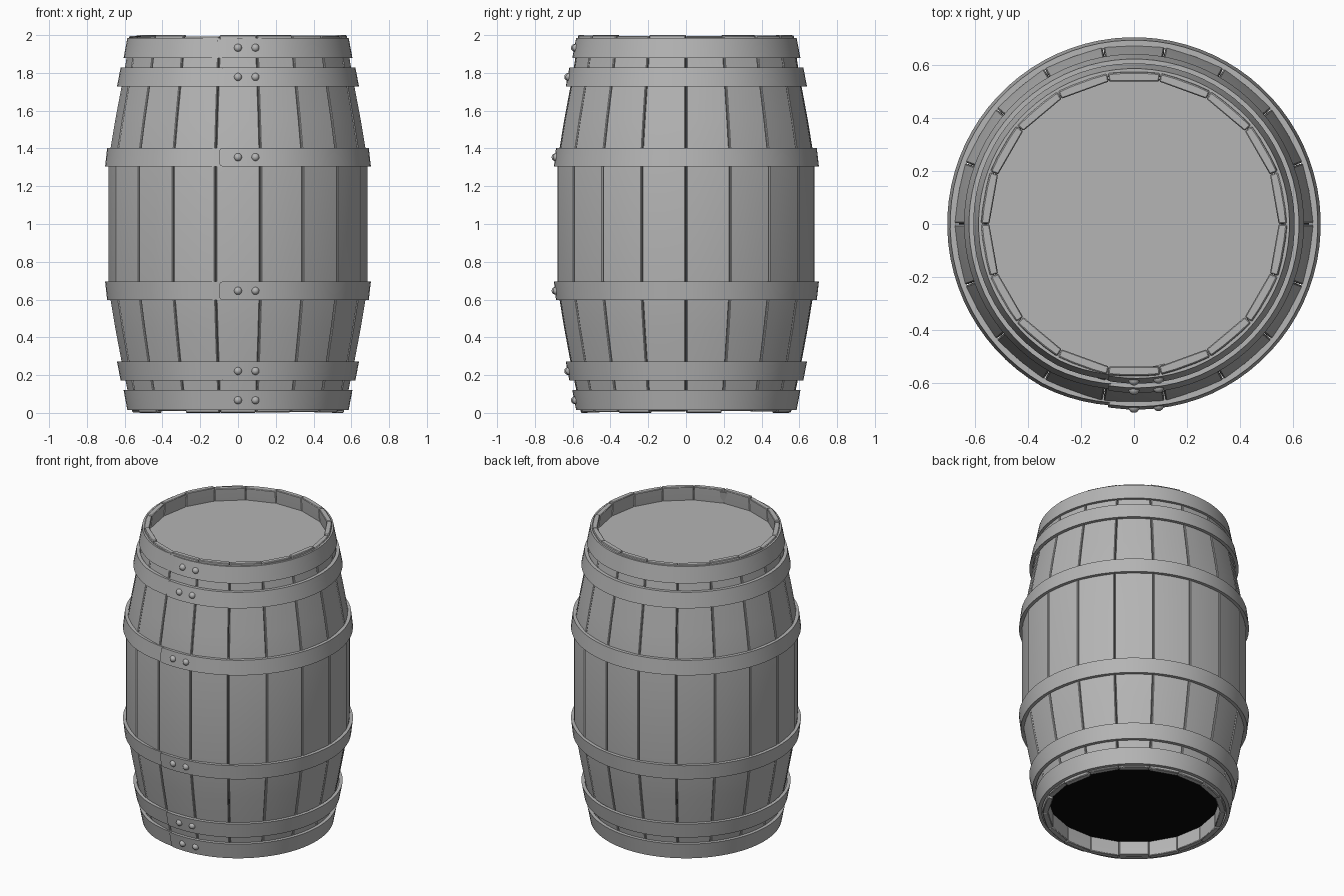
import bpy, bmesh, math, random
from mathutils import Vector

if "Cube" in bpy.data.objects:
    bpy.data.objects.remove(bpy.data.objects["Cube"])

random.seed(4)
STAVES = 18
# Stave profile from bottom to top: height, outer radius, inner radius
PROFILE = [(0, .560, .526), (.14, .590, .526), (.27, .617, .580), (.45, .651, .614),
           (.60, .676, .639), (.70, .687, .650), (1.30, .687, .650), (1.40, .676, .639),
           (1.55, .651, .614), (1.73, .617, .580), (1.86, .594, .557), (2.0, .576, .545)]


def paint(name, v):
    mat = bpy.data.materials.new(name)
    mat.diffuse_color = (v, v, v, 1)
    mat.use_nodes = True
    mat.node_tree.nodes["Principled BSDF"].inputs["Base Color"].default_value = mat.diffuse_color
    return mat


GREY = paint("dark_grey", .46)
BLACK = paint("black", .002)


def finish(name, bm, angle=30, mat=GREY):
    bmesh.ops.recalc_face_normals(bm, faces=bm.faces)
    me = bpy.data.meshes.new(name)
    bm.to_mesh(me)
    bm.free()
    me.materials.append(mat)
    ob = bpy.data.objects.new(name, me)
    bpy.context.collection.objects.link(ob)
    bpy.ops.object.select_all(action='DESELECT')
    ob.select_set(True)
    bpy.context.view_layer.objects.active = ob
    bpy.ops.object.shade_smooth_by_angle(angle=math.radians(angle))
    return ob


def loft(bm, rings):
    """Join equal-length rings of points into a closed tube."""
    rows = [[bm.verts.new(p) for p in ring] for ring in rings]
    n = len(rows[0])
    for a, b in zip(rows, rows[1:]):
        for i in range(n):
            j = (i + 1) % n
            bm.faces.new((a[i], a[j], b[j], b[i]))
    bm.faces.new(rows[0])
    bm.faces.new(rows[-1])


def polar(angle, r, z):
    """Angle 0 faces the front (-y) and grows toward +x."""
    return Vector((r * math.sin(angle), -r * math.cos(angle), z))


# Staves: slightly crowned boards, V-shaped seams and uneven ends
bm = bmesh.new()
half = math.pi / STAVES
for k in range(STAVES):
    a = 2 * half * k
    out, side = polar(a, 1, 0), polar(a + math.pi / 2, 1, 0)
    low = 0 if k % 5 == 0 else random.uniform(0, .012)
    high = 0 if k % 4 == 0 else random.uniform(0, .012)
    rings = []
    for i, (z, r, inner) in enumerate(PROFILE):
        z += low if i == 0 else -high if i == len(PROFILE) - 1 else 0
        ring = []
        for s, rad, gap, crown in ((-1, r, .003, 0), (-.4, r, 0, .004), (.4, r, 0, .004),
                                   (1, r, .003, 0), (1, inner, .0003, 0), (-1, inner, .0003, 0)):
            p = out * (rad * math.cos(half) + crown)
            p += side * s * (rad * math.sin(half) - gap)
            ring.append(p + Vector((0, 0, z)))
        rings.append(ring)
    loft(bm, rings)
staves = finish("staves", bm)
bev = staves.modifiers.new("edge_bevel", 'BEVEL')
bev.width = .004
bev.segments = 1
bev.limit_method = 'ANGLE'
bev.angle_limit = math.radians(40)

# Heads: recessed discs closing both ends, the lower one black
for name, z, r, mat in (("top_head", 1.895, .555, GREY), ("bottom_head", .11, .53, BLACK)):
    bm = bmesh.new()
    loft(bm, [[polar((2 * k + 1) * half, r, z + d) for k in range(STAVES)]
              for d in (-.01, .01)])
    finish(name, bm, 30, mat)


# Hoops: tapered strips whose ends overlap at the front, held by two rivets
def hoop(name, z_in, z_out, r_in, r_out):
    t = .022
    start = -math.asin(.1 / r_in)
    end = 2 * math.pi + math.asin(.13 / r_in)
    steps = 84
    angles = [start, start + .008, start + .025]
    angles += [start + .025 + (end - start - .025) * i / steps for i in range(1, steps + 1)]
    zm, rm = (z_in + z_out) / 2, (r_in + r_out) / 2
    rings = []
    for i, a in enumerate(angles):
        grow = (.74, .92)[i] if i < 2 else 1      # rounded free end
        off = -.006 * max(0, 1 - (a - start) / .6) - .026 * max(0, 1 - (end - a) / .7)
        zi, zo = zm + (z_in - zm) * grow, zm + (z_out - zm) * grow
        ri, ro = rm + (r_in - rm) * grow + off, rm + (r_out - rm) * grow + off
        rings.append([polar(a, ri, zi), polar(a, ro, zo),
                      polar(a, ro - t, zo), polar(a, ri - t, zi)])
    bm = bmesh.new()
    loft(bm, rings)
    finish(name, bm)
    bm = bmesh.new()
    for x in (0, .093):
        geo = bmesh.ops.create_uvsphere(bm, u_segments=16, v_segments=10, radius=.021)
        spot = polar(math.asin(x / rm), rm - .008, zm)
        bmesh.ops.translate(bm, verts=geo['verts'], vec=spot)
    finish(name + "_rivets", bm, 60)


for label, z_in, z_out, r_in, r_out in (("end", 1.88, 1.985, .606, .586),
                                        ("quarter", 1.728, 1.828, .641, .622),
                                        ("belly", 1.305, 1.402, .704, .693)):
    hoop("upper_" + label + "_hoop", z_in, z_out, r_in, r_out)
    hoop("lower_" + label + "_hoop", 2 - z_in, 2 - z_out, r_in, r_out)
